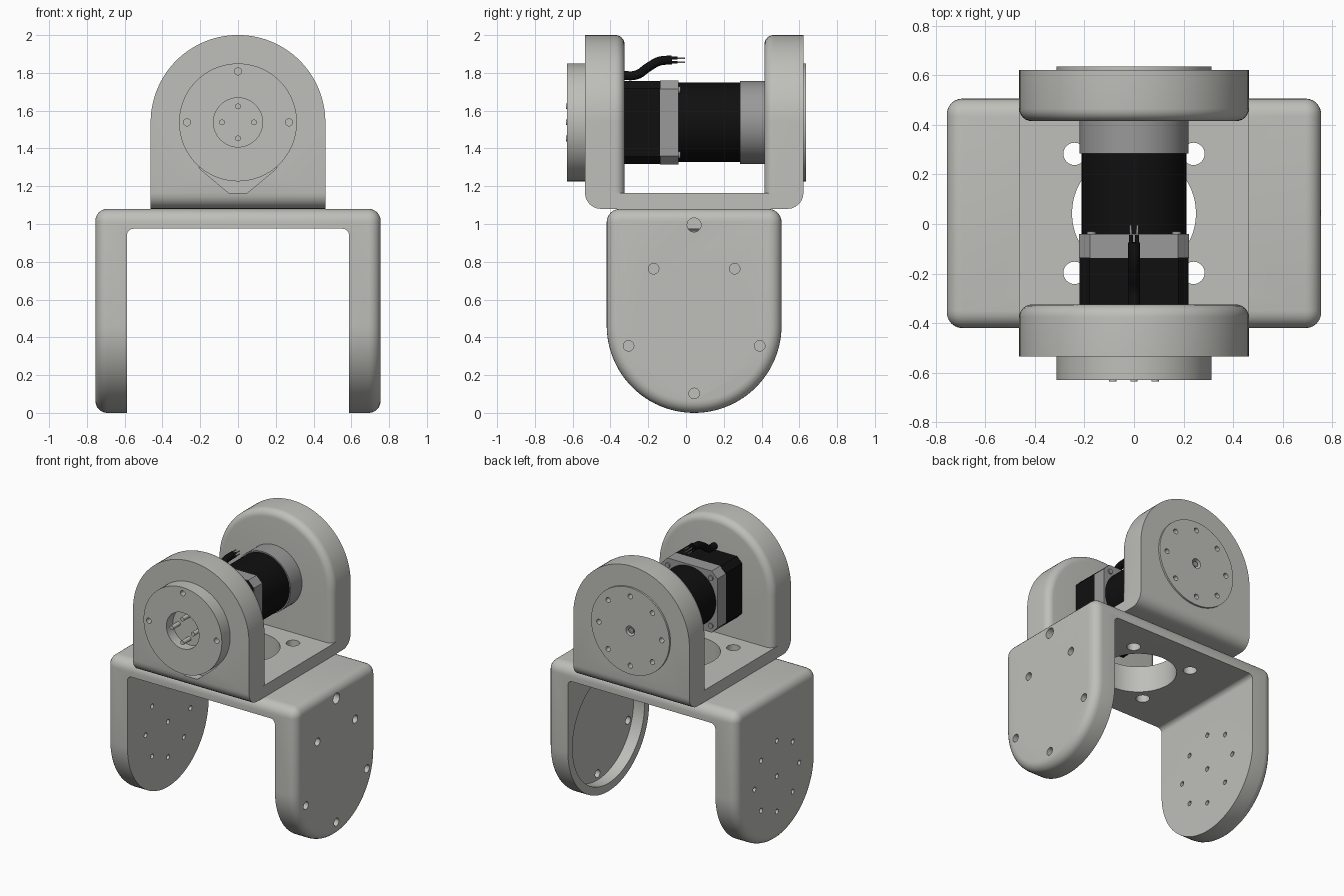
import bpy, bmesh, math
from mathutils import Matrix, Vector

if "Cube" in bpy.data.objects:
    bpy.data.objects.remove(bpy.data.objects["Cube"])

YC = 0.043          # middle of lower bracket in y
ZM = 1.538          # height of motor axis


def material(name, rgb):
    m = bpy.data.materials.new(name)
    m.diffuse_color = (*rgb, 1)
    m.use_nodes = True
    m.node_tree.nodes["Principled BSDF"].inputs["Base Color"].default_value = m.diffuse_color
    return m


GREY = material("bracket grey", (0.52, 0.52, 0.49))
STEEL = material("motor grey", (0.32, 0.32, 0.32))
BLACK = material("black", (0.005, 0.005, 0.005))


def finish(name, bm, mat):
    bmesh.ops.recalc_face_normals(bm, faces=bm.faces[:])
    me = bpy.data.meshes.new(name)
    bm.to_mesh(me)
    bm.free()
    ob = bpy.data.objects.new(name, me)
    bpy.context.collection.objects.link(ob)
    me.materials.append(mat)
    return ob


def cyl(name, r, axis, a, b, u, v, mat=GREY, n=64):
    """Cylinder from a to b along X, Y or Z; u, v are the other two coordinates."""
    bm = bmesh.new()
    bmesh.ops.create_cone(bm, cap_ends=True, segments=n, radius1=r, radius2=r, depth=abs(b - a))
    m = (a + b) / 2
    loc, rot = {"X": ((m, u, v), Matrix.Rotation(math.pi / 2, 4, "Y")),
                "Y": ((u, m, v), Matrix.Rotation(math.pi / 2, 4, "X")),
                "Z": ((u, v, m), Matrix.Identity(4))}[axis]
    bm.transform(Matrix.Translation(loc) @ rot)
    return finish(name, bm, mat)


def prism_bm(pts, axis, a, b):
    bm = bmesh.new()
    at = lambda p, d: (d, p[0], p[1]) if axis == "X" else (p[0], d, p[1])
    f = bm.faces.new([bm.verts.new(at(p, a)) for p in pts])
    new = bmesh.ops.extrude_face_region(bm, geom=[f])["geom"]
    d = Vector((b - a, 0, 0)) if axis == "X" else Vector((0, b - a, 0))
    bmesh.ops.translate(bm, verts=[g for g in new if isinstance(g, bmesh.types.BMVert)], vec=d)
    bmesh.ops.recalc_face_normals(bm, faces=bm.faces[:])
    return bm


def prism(name, pts, axis, a, b, mat=GREY):
    return finish(name, prism_bm(pts, axis, a, b), mat)


def rect(u0, u1, v0, v1, c=0):
    """Rectangle, with its corners chamfered when c is given."""
    if not c:
        return [(u0, v0), (u1, v0), (u1, v1), (u0, v1)]
    return [(u0 + c, v0), (u1 - c, v0), (u1, v0 + c), (u1, v1 - c),
            (u1 - c, v1), (u0 + c, v1), (u0, v1 - c), (u0, v0 + c)]


def arc(cu, cv, r, a0, a1, n):
    return [(cu + r * math.cos(math.radians(a0 + (a1 - a0) * i / n)),
             cv + r * math.sin(math.radians(a0 + (a1 - a0) * i / n))) for i in range(n + 1)]


def bevel(bm, test, r):
    edges = [e for e in bm.edges if test(*(v.co for v in e.verts))]
    bmesh.ops.bevel(bm, geom=edges, offset=r, segments=6, profile=0.5,
                    affect="EDGES", clamp_overlap=False)


def cut(ob, cutters):
    for c in cutters:
        mod = ob.modifiers.new("cut", "BOOLEAN")
        mod.operation, mod.solver, mod.object = "DIFFERENCE", "EXACT", c
        dg = bpy.context.evaluated_depsgraph_get()
        me = bpy.data.meshes.new_from_object(ob.evaluated_get(dg))
        ob.modifiers.clear()
        ob.data = me
        bpy.data.objects.remove(c)


def ring(n, r, start=90):
    return [(r * math.cos(math.radians(start + 360 * i / n)),
             r * math.sin(math.radians(start + 360 * i / n))) for i in range(n)]


def base_holes():
    """Large opening and four bolt holes through the stacked plates."""
    out = [cyl("cutter", 0.25, "Z", 0.9, 1.25, 0, YC)]
    return out + [cyl("cutter", 0.045, "Z", 0.9, 1.25, sx * 0.24, YC + sy * 0.24, n=32)
                  for sx in (-1, 1) for sy in (-1, 1)]


# Lower bracket: arched block with rounded ends, hollowed into a U
R = 0.463
outline = (arc(YC, R, R, 180, 360, 48)
           + arc(YC + R - 0.07, 1.01, 0.07, 0, 90, 6)
           + arc(YC - R + 0.07, 1.01, 0.07, 90, 180, 6))
bm = prism_bm(outline, "X", -0.755, 0.755)
bevel(bm, lambda p, q: abs(p.x - q.x) < 1e-4 and abs(p.x) > 0.75, 0.063)
lower = finish("lower_bracket", bm, GREY)
inner = ([(-0.588, -0.2), (0.588, -0.2)] + arc(0.553, 0.94, 0.035, 0, 90, 6)
         + arc(-0.553, 0.94, 0.035, 90, 180, 6))
cut(lower, [prism("cutter", inner, "Y", -1, 1)] + base_holes())

# Right leg: bearing opening with inner step, five screw holes and cable hole
LZ = 0.468
cut(lower, [cyl("cutter", 0.41, "X", 0.5, 0.675, YC, LZ),
            cyl("cutter", 0.315, "X", 0.6, 0.9, YC, LZ),
            cyl("cutter", 0.037, "X", 0.56, 0.9, YC, 0.995, n=32)]
    + [cyl("cutter", 0.028, "X", 0.5, 0.9, YC + u, LZ + v, n=24) for u, v in ring(5, 0.365, 270)])

# Left leg: centre hole and circle of eight holes
cut(lower, [cyl("cutter", 0.017, "X", -0.9, -0.5, YC + u, LZ + v, n=20)
            for u, v in ring(8, 0.255) + [(0, 0)]])

# Upper bracket: two arched arms joined by a base plate
arch = [(-R, 1.08), (R, 1.08)] + arc(0, ZM, R - 0.0005, 0, 180, 56)


def arm(name, outer, inside):
    b = prism_bm(arch, "Y", outer, inside)
    bevel(b, lambda p, q: abs(p.y - inside) < 1e-4 and abs(q.y - inside) < 1e-4
          and max(p.z, q.z) > 1.1, 0.05)
    bevel(b, lambda p, q: abs(p.y - outer) < 1e-4 and abs(q.y - outer) < 1e-4
          and max(p.z, q.z) < 1.09, 0.085)
    return finish(name, b, GREY)


front_arm = arm("front_arm", -0.535, -0.325)
back_arm = arm("back_arm", 0.622, 0.415)
plate = prism("upper_base_plate", rect(-R, R, 1.08, 1.165), "Y", -0.44, 0.53)
cut(plate, base_holes())

# Cable pocket under the front hub
cut(front_arm, [prism("cutter", [(-0.21, 1.3), (-0.17, 1.265), (-0.05, 1.165), (0.05, 1.165),
                                 (0.17, 1.265), (0.21, 1.3)], "Y", -0.6, -0.47)])

# Front hub with central recess, three screw holes and four pins
hub = cyl("front_hub", 0.312, "Y", -0.63, -0.53, 0, ZM, n=96)
cut(hub, [cyl("cutter", 0.13, "Y", -0.7, -0.555, 0, ZM, n=48)]
    + [cyl("cutter", 0.019, "Y", -0.7, -0.57, u, ZM + v, n=24)
       for u, v in ((0, 0.27), (-0.27, 0), (0.27, 0))])
for u, v in ring(4, 0.085):
    cyl("hub_pin", 0.015, "Y", -0.636, -0.55, u, ZM + v, n=20)

# Back output disc with eight holes and a centre screw
disc = cyl("back_disc", 0.312, "Y", 0.55, 0.635, 0, ZM, n=96)
holes = [(u, v, 0.018) for u, v in ring(8, 0.25)] + [(0, 0, 0.035)]
cut(back_arm, [cyl("cutter", 0.3115, "Y", 0.56, 0.7, 0, ZM, n=96)])
cut(disc, [cyl("cutter", r, "Y", 0.585, 0.7, u, ZM + v, n=24) for u, v, r in holes])
cyl("centre_screw", 0.02, "Y", 0.57, 0.625, 0, ZM, STEEL, 20)

# Motor body, mounting flange, gearbox and output collar
prism("motor_body", rect(-0.22, 0.22, ZM - 0.22, ZM + 0.22, 0.04), "Y", -0.335, -0.135, BLACK)
prism("motor_flange", rect(-0.222, 0.222, ZM - 0.222, ZM + 0.222, 0.045), "Y", -0.137, -0.04, STEEL)
cyl("gearbox", 0.211, "Y", -0.045, 0.29, 0, ZM, BLACK)
cyl("output_collar", 0.22, "Y", 0.285, 0.42, 0, ZM, STEEL)
for sx in (-1, 1):
    for sz in (-1, 1):
        cyl("flange_screw", 0.018, "Y", -0.045, -0.03, sx * 0.172, ZM + sz * 0.172, STEEL, 16)


# Motor cable with bare wire ends
def tube(name, pts, r, mat):
    cu = bpy.data.curves.new(name, "CURVE")
    cu.dimensions, cu.bevel_depth, cu.bevel_resolution = "3D", r, 3
    cu.use_fill_caps = True
    sp = cu.splines.new("BEZIER")
    sp.bezier_points.add(len(pts) - 1)
    for bp, p in zip(sp.bezier_points, pts):
        bp.co = p
        bp.handle_left_type = bp.handle_right_type = "AUTO"
    ob = bpy.data.objects.new(name, cu)
    bpy.context.collection.objects.link(ob)
    cu.materials.append(mat)


tube("motor_cable", [(0, -0.335, 1.785), (0, -0.26, 1.79), (0, -0.2, 1.83),
                     (0, -0.14, 1.862), (0, -0.075, 1.868)], 0.025, BLACK)
for sx in (-1, 1):
    for sz in (-1, 1):
        x, z = sx * 0.012, 1.867 + sz * 0.011
        tube("cable_wire", [(x, -0.09, z), (x, -0.045, z)], 0.008, BLACK)
        tube("wire_end", [(x, -0.05, z), (x * 1.2, -0.005, z)], 0.005, STEEL)

# Smooth shading with sharp edges kept
bpy.ops.object.select_all(action="DESELECT")
for ob in bpy.context.scene.objects:
    if ob.type == "MESH":
        ob.select_set(True)
        bpy.context.view_layer.objects.active = ob
bpy.ops.object.shade_smooth_by_angle(angle=math.radians(30))
